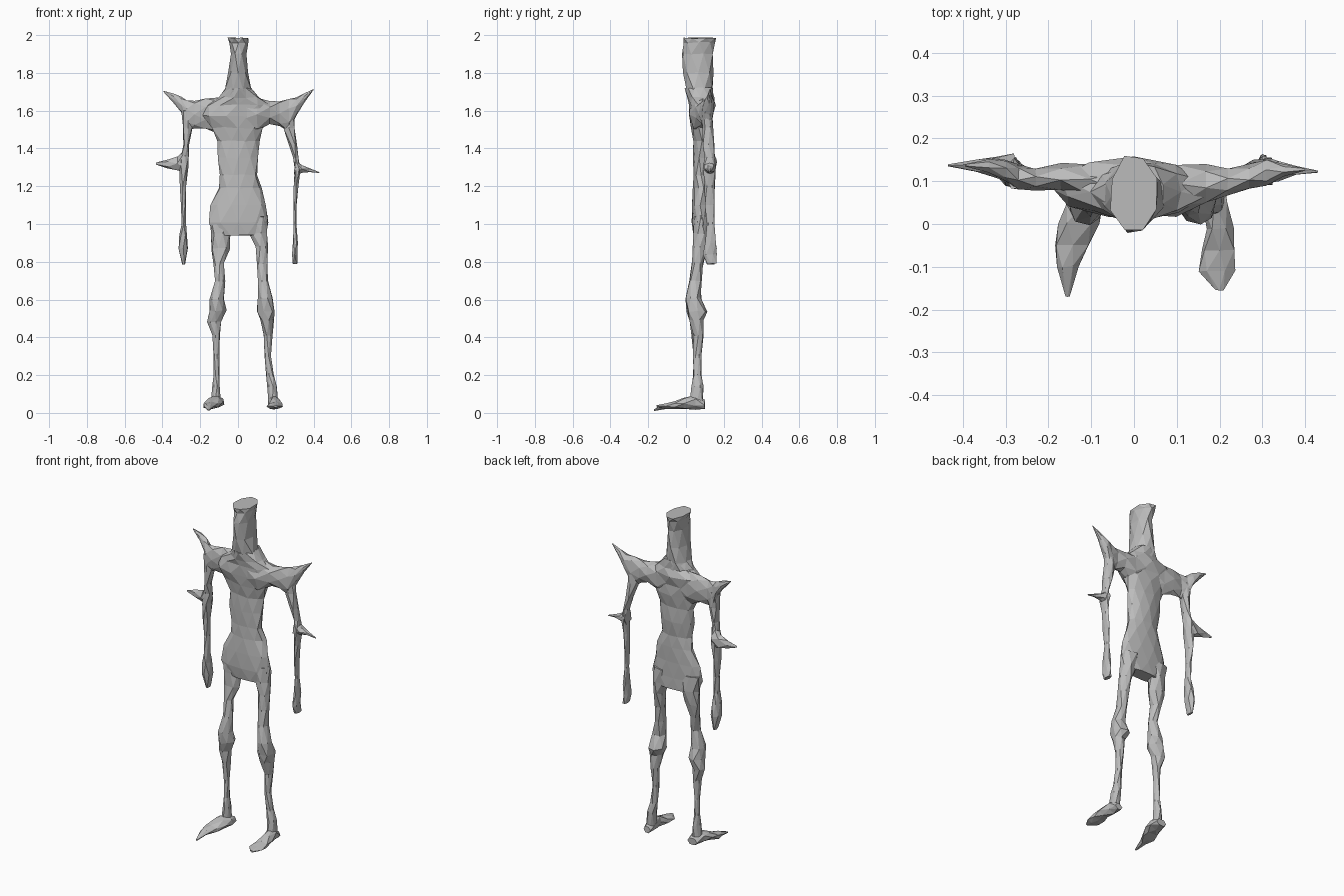
import bpy
import bmesh
import math
import random
from mathutils import Vector

random.seed(7)

cube = bpy.data.objects.get("Cube")
if cube:
    bpy.data.objects.remove(cube, do_unlink=True)

# Single clay grey for the whole figure
clay = bpy.data.materials.new("clay_grey")
clay.use_nodes = True
clay.diffuse_color = (0.5, 0.5, 0.5, 1)
clay.node_tree.nodes["Principled BSDF"].inputs["Base Color"].default_value = clay.diffuse_color


def place(axis, along, u, v):
    """Turn a position along an axis plus two cross coordinates into x, y, z."""
    if axis == "z":
        return Vector((u, v, along))
    if axis == "x":
        return Vector((along, u, v))
    return Vector((u, along, v))


def loft(name, axis, rows, sides=7, rough=0.12):
    """Skin rings given in hundredths: position, low and high of each cross axis."""
    bm = bmesh.new()
    rings = []
    for index, row in enumerate(rows):
        along, u_low, u_high, v_low, v_high = [value / 100 for value in row]
        u_mid, v_mid = (u_low + u_high) / 2, (v_low + v_high) / 2
        u_rad, v_rad = (u_high - u_low) / 2, (v_high - v_low) / 2
        twist = (index % 2) * math.pi / sides
        ring = []
        for step in range(sides):
            angle = math.tau * step / sides + twist
            # slightly uneven radius gives the hand-hacked facets
            size = 1.06 + random.uniform(-rough, rough)
            shift = random.uniform(-rough, rough) * min(u_rad, v_rad)
            co = place(axis, along + shift,
                       u_mid + u_rad * size * math.cos(angle),
                       v_mid + v_rad * size * math.sin(angle))
            ring.append(bm.verts.new(co))
        rings.append(ring)
    for index, (low, high) in enumerate(zip(rings, rings[1:])):
        odd = index % 2
        for a in range(sides):
            b = (a + 1) % sides
            if odd:
                bm.faces.new((low[a], low[b], high[b]))
                bm.faces.new((low[a], high[b], high[a]))
            else:
                bm.faces.new((low[a], low[b], high[a]))
                bm.faces.new((low[b], high[b], high[a]))
    bm.faces.new(list(reversed(rings[0])))
    bm.faces.new(rings[-1])
    bmesh.ops.recalc_face_normals(bm, faces=bm.faces)
    mesh = bpy.data.meshes.new(name)
    bm.to_mesh(mesh)
    bm.free()
    mesh.materials.append(clay)
    obj = bpy.data.objects.new(name, mesh)
    bpy.context.collection.objects.link(obj)
    return obj


# Torso, from the hips to the base of the neck: z, x range, y range
loft("torso", "z", [
    (94, -13, 14, 4, 12),
    (101, -15, 15, 3, 12),
    (110, -13, 14, 3, 12),
    (119, -10, 12, 4, 12),
    (126, -9, 10, 4, 12),
    (135, -10, 10, 4, 13),
    (144, -11, 11, 4, 13),
    (151, -13, 13, 3, 14),
    (157, -17, 16, 2, 14),
    (163, -16, 16, 2, 15),
    (167, -9, 11, 1, 14),
    (172, -6, 7, 0, 14),
], sides=10, rough=0.07)

# Tall neck ending in a flat, flared top
loft("neck", "z", [
    (164, -9, 10, 2, 14),
    (171, -7, 7, 0, 14),
    (180, -5, 5, -1, 14),
    (190, -4, 4.5, -2, 14),
    (196, -4.5, 5, -1, 15),
    (198.5, -5.5, 5.5, -2, 16),
], sides=8, rough=0.06)

# Shoulders run sideways and end in a raised spike: x, y range, z range
loft("left_shoulder", "x", [
    (2, 2, 14, 150, 168),
    (10, 2, 14, 149, 167),
    (17, 5, 14, 153, 165),
    (22, 7, 13, 152, 165),
    (27, 8, 14, 149, 166),
    (31, 9, 15, 158, 167),
    (35, 11, 14, 164, 169),
    (40, 12.5, 13, 171, 171.5),
], rough=0.07)
loft("right_shoulder", "x", [
    (-2, 2, 14, 150, 168),
    (-10, 5, 14, 148, 167),
    (-17, 8, 14, 151, 166),
    (-23, 8, 13, 151, 165),
    (-27, 8, 14, 150, 165),
    (-30, 10, 15, 159, 167),
    (-34, 12, 15, 164, 169),
    (-39.5, 13.5, 14, 170, 170.5),
], rough=0.07)

# Thin arms hanging down to paddle hands: z, x range, y range
loft("left_arm", "z", [
    (160, 25, 30, 9, 14),
    (151, 24, 30, 9, 14),
    (142, 27, 31, 9, 15),
    (135, 29, 32, 10, 15),
    (129, 30, 33, 9, 16),
    (120, 29.5, 32, 10, 15),
    (110, 29.5, 31, 10, 15),
    (100, 29.5, 31, 11, 15),
    (90, 29, 31.5, 10, 16),
    (84, 28.5, 31.5, 9, 16),
    (79, 29, 31.5, 11, 16),
], sides=6)
loft("right_arm", "z", [
    (160, -30, -25, 8, 14),
    (151, -29, -24, 8, 14),
    (142, -29, -26, 8, 14),
    (136, -30, -26, 9, 15),
    (130, -31, -26.5, 9, 16),
    (120, -31, -27.5, 9, 15),
    (110, -30, -27.5, 10, 14),
    (100, -30, -27.5, 9, 14),
    (94, -31, -27, 9, 15),
    (87, -31.5, -26.5, 9, 16),
    (78.5, -29.5, -28, 11, 15),
], sides=6)

# Elbow spikes: x, y range, z range
loft("left_elbow_spike", "x", [
    (30, 9, 16, 126, 134),
    (34, 10, 15, 127, 131),
    (38, 11.5, 13.5, 127.5, 129.5),
    (43, 12, 12.5, 127, 127.5),
], sides=5)
loft("right_elbow_spike", "x", [
    (-28, 9, 16, 127, 140),
    (-32, 11, 16, 128, 136),
    (-37, 12, 15, 129.5, 134),
    (-43.5, 13.5, 14, 131.5, 132.5),
], sides=5)

# Legs with swollen knees: z, x range, y range
loft("left_leg", "z", [
    (104, 4, 15, 4, 12),
    (95, 6, 16, 4, 12),
    (88, 9.5, 15.5, 4, 11),
    (79, 10, 15.5, 3, 9),
    (70, 10.5, 16, 2, 8),
    (61, 11, 18.5, 0, 8),
    (54, 10, 19.5, 1, 11),
    (49, 12, 19, 2, 9),
    (41, 13.5, 18, 4, 9),
    (30, 14, 17.5, 4, 8),
    (20, 15, 19, 4, 8),
    (14, 15.5, 20.5, 3, 9),
    (4, 16, 21.5, 2, 9),
])
loft("right_leg", "z", [
    (104, -15, -3, 4, 12),
    (95, -14.5, -4, 4, 12),
    (87, -14, -5, 4, 11),
    (79, -13, -7.5, 3, 9),
    (70, -12, -7, 2, 7),
    (60, -15, -7.5, 0, 8),
    (54, -15.5, -6.5, 0, 10),
    (48, -16, -9, 2, 9),
    (41, -13.5, -9.5, 3, 8),
    (30, -13, -10, 4, 7.5),
    (20, -13, -10, 4, 8),
    (14, -13.5, -9.5, 3, 9),
    (4, -14.5, -9, 3, 9),
])

# Flat pointed feet: y, x range, z range
loft("left_foot", "y", [
    (10, 17, 21, 2, 6),
    (5, 15.5, 22, 2, 9),
    (-1, 17, 23, 2, 8),
    (-6, 16, 24, 2, 6),
    (-11, 15, 23, 2, 5),
    (-15.5, 19, 21, 3, 4),
], sides=6)
loft("right_foot", "y", [
    (10, -14, -8, 3, 7),
    (5, -16, -7, 3, 9),
    (0, -18, -8, 3, 8),
    (-5, -18.5, -10, 2, 6),
    (-10, -18, -13, 2, 5),
    (-17, -16, -15, 1, 2),
], sides=6)
